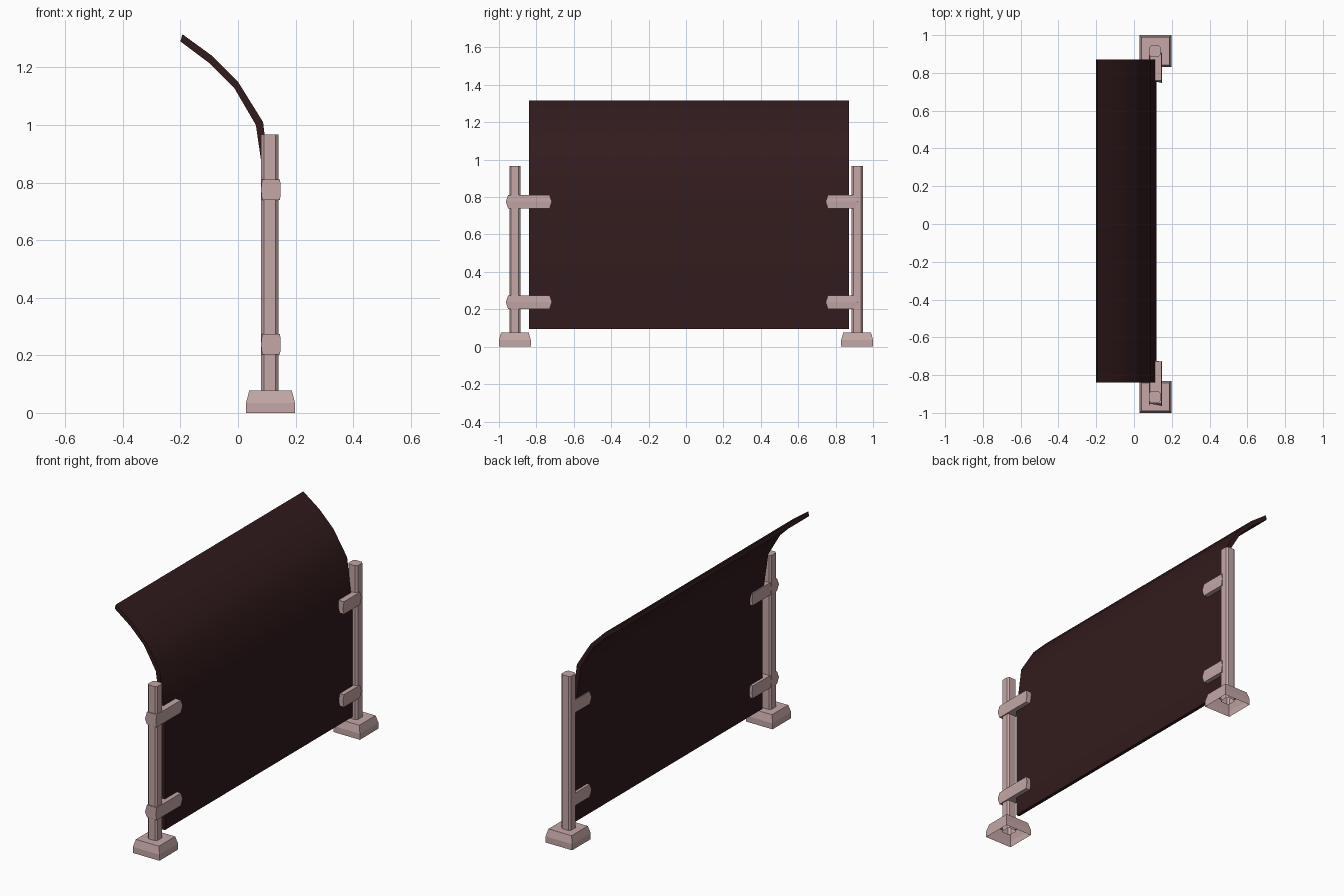
import bpy, bmesh, math

if "Cube" in bpy.data.objects:
    bpy.data.objects.remove(bpy.data.objects["Cube"])

def material(name, color):
    m = bpy.data.materials.new(name)
    m.diffuse_color = color
    m.use_nodes = True
    m.node_tree.nodes["Principled BSDF"].inputs["Base Color"].default_value = m.diffuse_color
    return m

PINK = material("pale_pink_metal", (0.55, 0.39, 0.38, 1))
DARK = material("dark_panel", (0.032, 0.011, 0.012, 1))

def loft(name, rings, mat, cap_start=True, smooth=False):
    """Skin a list of equal-length point rings, capping the ends."""
    bm = bmesh.new()
    vs = [[bm.verts.new(p) for p in r] for r in rings]
    n = len(rings[0])
    for a, b in zip(vs, vs[1:]):
        for i in range(n):
            j = (i + 1) % n
            bm.faces.new((a[i], a[j], b[j], b[i]))
    if cap_start:
        bm.faces.new(vs[0][::-1])
    bm.faces.new(vs[-1])
    bmesh.ops.recalc_face_normals(bm, faces=bm.faces)
    me = bpy.data.meshes.new(name)
    bm.to_mesh(me)
    bm.free()
    me.materials.append(mat)
    ob = bpy.data.objects.new(name, me)
    bpy.context.collection.objects.link(ob)
    if smooth:
        bpy.ops.object.select_all(action='DESELECT')
        ob.select_set(True)
        bpy.context.view_layer.objects.active = ob
        bpy.ops.object.shade_smooth_by_angle(angle=math.radians(35))
    return ob

def square(cx, cy, h, z, c=0.0):
    """Square ring of half-size h, with corners cut by c."""
    if c == 0:
        pts = [(-h, -h), (h, -h), (h, h), (-h, h)]
    else:
        k = h - c
        pts = [(-k, -h), (k, -h), (h, -k), (h, k), (k, h), (-k, h), (-h, k), (-h, -k)]
    return [(cx + x, cy + y, z) for x, y in pts]

# Curved panel, bent toward -x at the top
outer = [(.12, .095), (.12, .74), (.087, 1.01), (0, 1.15), (-.09, 1.24), (-.193, 1.315)]
inner = [(-.2, 1.29), (-.1, 1.215), (-.014, 1.13), (.062, 1.0), (.10, .74), (.10, .095)]
profile = outer + inner
loft("curved_panel", [[(x, y, z) for x, z in profile] for y in (-.84, .872)], DARK, smooth=True)

for side, y in (("front", -.915), ("back", .915)):
    # Hollow foot, open underneath
    loft(side + "_foot", [square(.113, y, .085, 0), square(.113, y, .085, .035),
                          square(.113, y, .074, .077)], PINK, cap_start=False)
    # Chamfered post
    loft(side + "_post", [square(.11, y, .03, .03, .01), square(.11, y, .03, .967, .01)],
         PINK, cap_start=False)

# Clamps joining the posts to the panel: hexagonal-ended bars along y
def clamp(name, y0, y1, zc):
    def ring(y, sx, sz, bulge):
        hx, hz = .035 * sx, .036 * sz
        pts = [(-hx + .004, -hz), (hx, -hz), (hx + .002, 0), (hx, hz),
               (-hx + .004, hz), (-hx, 0)]
        return [(.113 + x, y + (bulge if abs(z) < .001 else 0), zc + z) for x, z in pts]
    loft(name, [ring(y0 + .012, .95, 1, -.012), ring(y1 - .012, .95, 1, .012)], PINK)

for level, z in (("lower", .238), ("upper", .775)):
    clamp("front_%s_clamp" % level, -.963, -.717, z)
    clamp("back_%s_clamp" % level, .747, .917, z)
